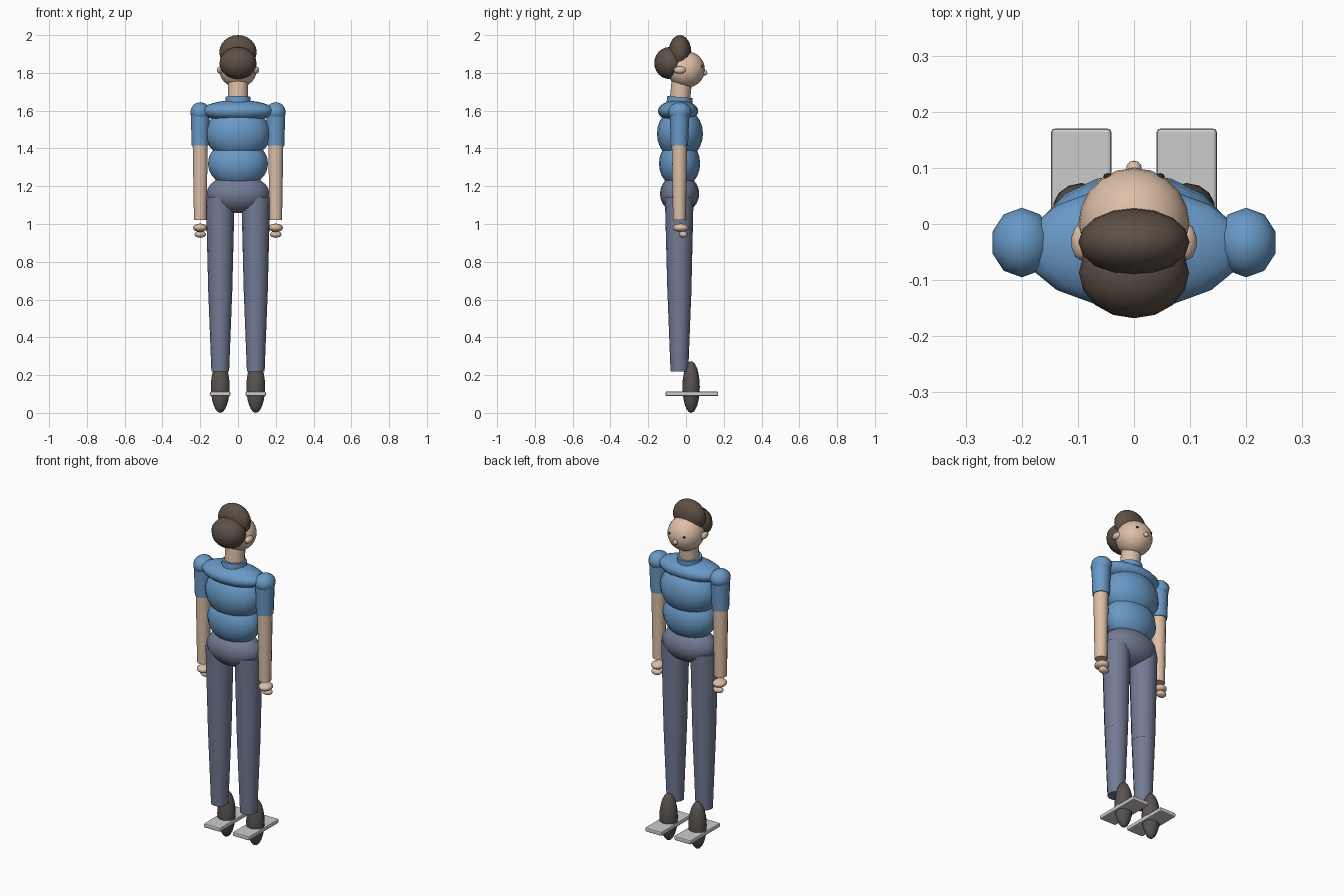
import bpy, bmesh, math
from mathutils import Matrix, Vector

if "Cube" in bpy.data.objects:
    bpy.data.objects.remove(bpy.data.objects["Cube"])


def material(name, rgb):
    m = bpy.data.materials.new(name)
    m.diffuse_color = (*rgb, 1)
    m.use_nodes = True
    m.node_tree.nodes["Principled BSDF"].inputs["Base Color"].default_value = m.diffuse_color
    return m


SKIN = material("skin", (0.72, 0.52, 0.39))
SHIRT = material("shirt_blue", (0.14, 0.32, 0.57))
PANTS = material("trouser_blue", (0.17, 0.20, 0.30))
HAIR = material("hair_brown", (0.11, 0.08, 0.06))
SHOE = material("shoe_brown", (0.10, 0.087, 0.08))
DARK = material("eye_dark", (0.02, 0.02, 0.02))


def finish(name, bm, mat, smooth=True):
    me = bpy.data.meshes.new(name)
    bm.to_mesh(me)
    bm.free()
    ob = bpy.data.objects.new(name, me)
    bpy.context.collection.objects.link(ob)
    if mat:
        me.materials.append(mat)
    if smooth:
        bpy.ops.object.select_all(action='DESELECT')
        ob.select_set(True)
        bpy.context.view_layer.objects.active = ob
        bpy.ops.object.shade_smooth_by_angle(angle=math.radians(50))
    return ob


def ball(name, loc, radii, mat, seg=14, rings=10):
    bm = bmesh.new()
    bmesh.ops.create_uvsphere(bm, u_segments=seg, v_segments=rings, radius=1)
    bmesh.ops.transform(bm, matrix=Matrix.Translation(loc) @ Matrix.Diagonal((*radii, 1)), verts=bm.verts)
    return finish(name, bm, mat)


def limb(name, bottom, top, r_bottom, r_top, mat, seg=14):
    a, b = Vector(bottom), Vector(top)
    bm = bmesh.new()
    bmesh.ops.create_cone(bm, cap_ends=True, segments=seg, radius1=r_bottom, radius2=r_top, depth=(b - a).length)
    rot = Vector((0, 0, 1)).rotation_difference(b - a).to_matrix().to_4x4()
    bmesh.ops.transform(bm, matrix=Matrix.Translation((a + b) / 2) @ rot, verts=bm.verts)
    return finish(name, bm, mat)


# torso
ball("hips", (0, -0.034, 1.16), (0.166, 0.104, 0.103), PANTS, 16, 12)
ball("abdomen", (0, -0.034, 1.32), (0.159, 0.109, 0.13), SHIRT, 16, 12)
ball("chest", (0, -0.032, 1.478), (0.173, 0.122, 0.14), SHIRT, 16, 12)
ball("shoulder_yoke", (0, -0.042, 1.598), (0.195, 0.107, 0.058), SHIRT, 16, 12)
limb("collar", (0, -0.035, 1.635), (0, -0.032, 1.672), 0.069, 0.067, SHIRT)

# head
limb("neck", (0, -0.033, 1.65), (0, -0.022, 1.76), 0.054, 0.054, SKIN)
ball("head", (0, 0, 1.818), (0.099, 0.1, 0.097), SKIN, 20, 14)
ball("nose", (0, 0.1, 1.8), (0.014, 0.013, 0.014), SKIN, 10, 8)
ball("hair_top", (0, -0.032, 1.91), (0.099, 0.06, 0.09), HAIR, 16, 12)
ball("hair_back", (0, -0.087, 1.852), (0.098, 0.081, 0.085), HAIR, 16, 12)

for side, s in (("left", -1), ("right", 1)):
    # face details
    ball(f"{side}_eye", (s * 0.047, 0.084, 1.835), (0.008, 0.007, 0.006), DARK, 8, 6)
    ball(f"{side}_ear", (s * 0.094, -0.032, 1.815), (0.018, 0.033, 0.02), SKIN, 10, 8)

    # arm and hand
    x = s * 0.2
    ball(f"{side}_shoulder", (x, -0.033, 1.593), (0.055, 0.062, 0.052), SHIRT, 10, 8)
    limb(f"{side}_sleeve", (x, -0.035, 1.415), (x, -0.034, 1.595), 0.046, 0.052, SHIRT)
    limb(f"{side}_forearm", (x, -0.035, 1.02), (x, -0.035, 1.43), 0.034, 0.041, SKIN)
    ball(f"{side}_hand", (x, -0.028, 0.98), (0.038, 0.043, 0.022), SKIN, 12, 8)
    ball(f"{side}_fingers", (x, -0.014, 0.945), (0.031, 0.024, 0.018), SKIN, 12, 8)

    # leg
    x = s * 0.094
    limb(f"{side}_thigh", (x, -0.035, 0.62), (x, -0.036, 1.14), 0.063, 0.076, PANTS, 16)
    limb(f"{side}_shin", (x, -0.035, 0.22), (x, -0.035, 0.63), 0.047, 0.063, PANTS, 16)

    # shoe and flat sole plate
    ball(f"{side}_shoe", (x, 0.027, 0.137), (0.051, 0.046, 0.137), SHOE, 14, 12)
    bm = bmesh.new()
    bmesh.ops.create_cube(bm, size=1)
    bmesh.ops.transform(bm, matrix=Matrix.Translation((x, 0.031, 0.101)) @ Matrix.Diagonal((0.107, 0.278, 0.024, 1)), verts=bm.verts)
    plate = finish(f"{side}_sole_plate", bm, None, False)
    bev = plate.modifiers.new("rounded_edges", 'BEVEL')
    bev.width, bev.segments = 0.006, 2
